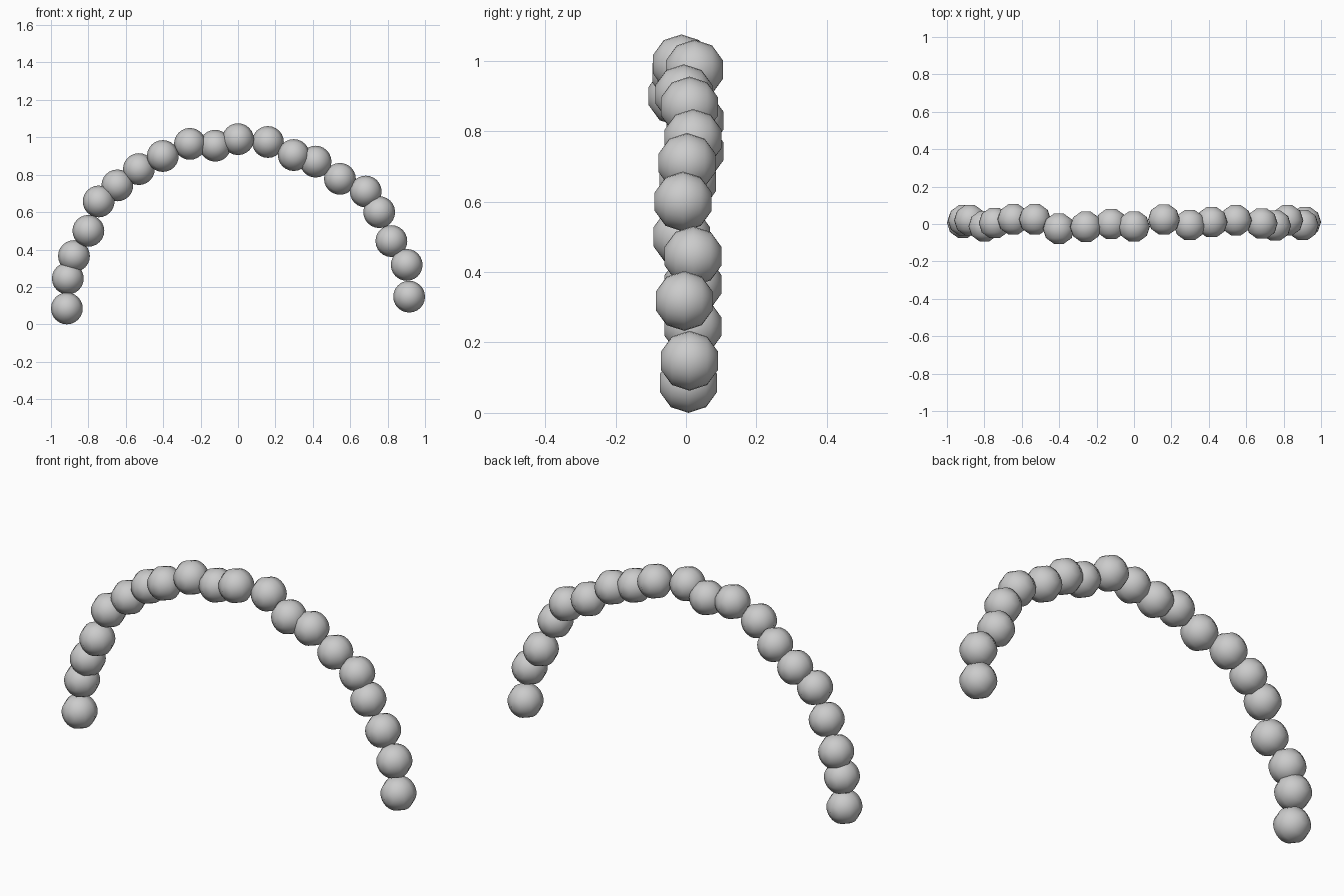
import bpy, bmesh
from math import radians, sin, cos, tau

if "Cube" in bpy.data.objects:
    bpy.data.objects.remove(bpy.data.objects["Cube"])

R, SIDES = 0.085, 24

# bead centres along the arch, left foot to right foot
PATH = [
    (-0.915, 0.007, 0.085), (-0.91, 0.02, 0.245), (-0.877, 0.02, 0.365), (-0.80, -0.012, 0.50),
    (-0.745, 0.005, 0.657), (-0.645, 0.025, 0.743), (-0.53, 0.025, 0.83), (-0.402, -0.025, 0.90),
    (-0.257, -0.015, 0.965), (-0.122, 0.0, 0.955), (0.0, -0.013, 0.99), (0.16, 0.024, 0.975),
    (0.298, -0.006, 0.905), (0.415, 0.01, 0.87), (0.545, 0.02, 0.778), (0.683, 0.003, 0.71),
    (0.755, -0.008, 0.60), (0.82, 0.02, 0.445), (0.902, -0.005, 0.318), (0.915, 0.01, 0.148)]


def bead_mesh():
    """Round ball turned about the y axis, with small flat ends."""
    bm = bmesh.new()
    rings = []
    for lat in (-72, -36, 0, 36, 72):
        r, y = R * cos(radians(lat)), R * sin(radians(lat))
        rings.append([bm.verts.new((r * cos(tau * i / SIDES), y, r * sin(tau * i / SIDES)))
                      for i in range(SIDES)])
    for a, b in zip(rings, rings[1:]):
        for i in range(SIDES):
            j = (i + 1) % SIDES
            bm.faces.new((a[i], a[j], b[j], b[i]))
    bm.faces.new(rings[0])
    bm.faces.new(rings[-1])
    bmesh.ops.recalc_face_normals(bm, faces=bm.faces)
    mesh = bpy.data.meshes.new("balloon")
    bm.to_mesh(mesh)
    bm.free()
    for p in mesh.polygons:
        p.use_smooth = True
    return mesh


# the arch of balls, all sharing one mesh
mesh = bead_mesh()
for n, loc in enumerate(PATH, 1):
    ball = bpy.data.objects.new(f"arch_ball_{n:02d}", mesh)
    ball.location = loc
    bpy.context.collection.objects.link(ball)
